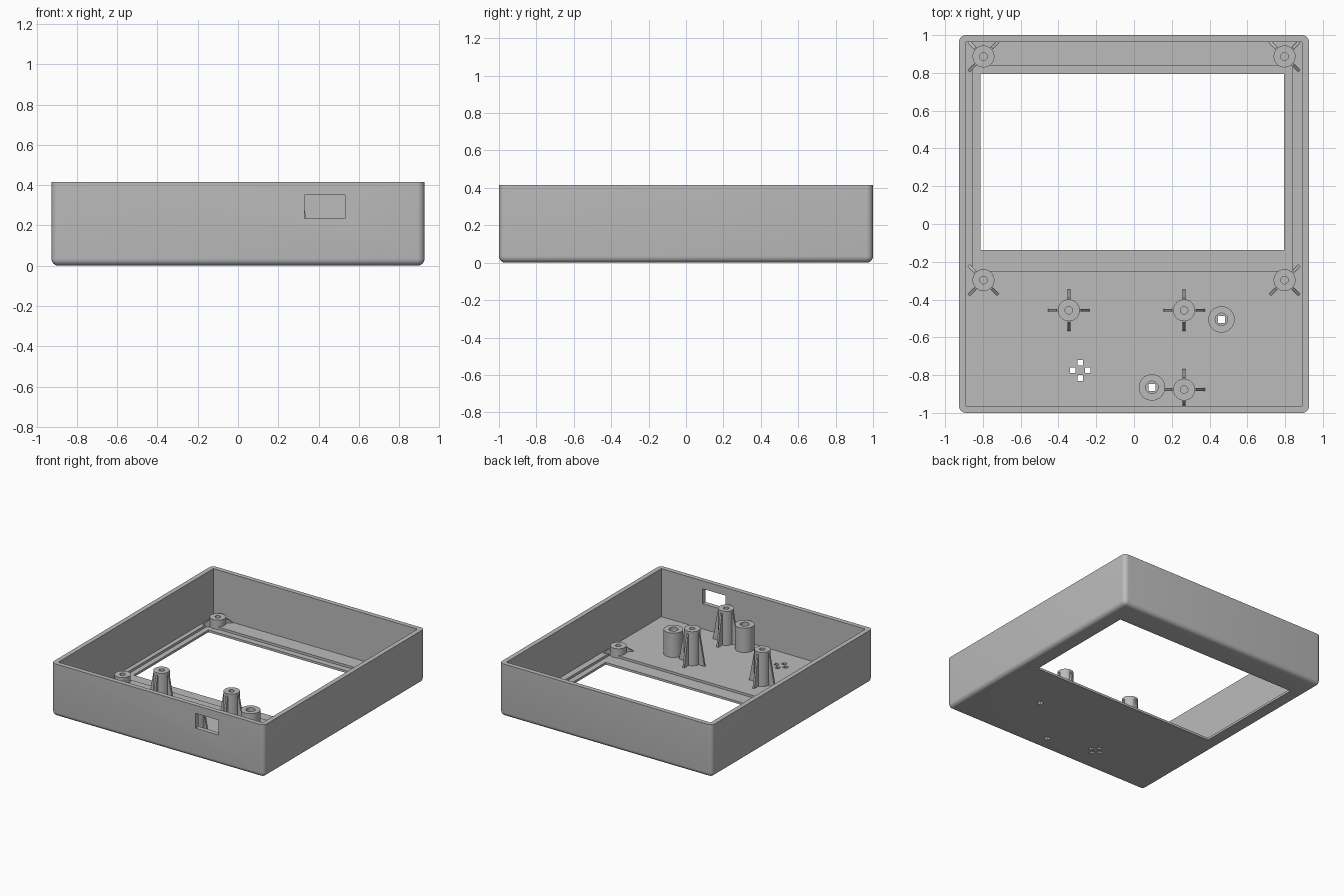
import bpy, bmesh, math
from mathutils import Matrix, Vector

old = bpy.data.objects.get("Cube")
if old:
    bpy.data.objects.remove(old, do_unlink=True)

grey = bpy.data.materials.new("matte grey plastic")
grey.use_nodes = True
grey.diffuse_color = (0.5, 0.5, 0.5, 1)
grey.node_tree.nodes["Principled BSDF"].inputs["Base Color"].default_value = (0.5, 0.5, 0.5, 1)

FLOOR, RECESS, HEIGHT, WALL = 0.037, 0.018, 0.415, 0.037
HALF_X, HALF_Y = 0.926, 1.0


def finish(name, bm, smooth=True):
    bmesh.ops.recalc_face_normals(bm, faces=bm.faces)
    mesh = bpy.data.meshes.new(name)
    bm.to_mesh(mesh)
    bm.free()
    mesh.materials.append(grey)
    ob = bpy.data.objects.new(name, mesh)
    bpy.context.collection.objects.link(ob)
    if smooth:
        shade(ob)
    return ob


def activate(ob):
    bpy.ops.object.select_all(action='DESELECT')
    ob.select_set(True)
    bpy.context.view_layer.objects.active = ob


def shade(ob):
    activate(ob)
    bpy.ops.object.shade_smooth_by_angle(angle=math.radians(35))


def box(bm, lo, hi):
    lo, hi = Vector(lo), Vector(hi)
    mat = Matrix.Translation((lo + hi) / 2) @ Matrix.Diagonal((*(hi - lo), 1))
    return bmesh.ops.create_cube(bm, size=1, matrix=mat)["verts"]


def cut(target, lo, hi):
    bm = bmesh.new()
    box(bm, lo, hi)
    cutter = finish("cutter", bm, False)
    cutter.hide_render = True
    activate(target)
    mod = target.modifiers.new("cut", 'BOOLEAN')
    mod.operation, mod.solver, mod.object = 'DIFFERENCE', 'EXACT', cutter
    bpy.ops.object.modifier_apply(modifier=mod.name)
    bpy.data.objects.remove(cutter, do_unlink=True)


def lathe(bm, x, y, profile, steps=32):
    verts = [bm.verts.new((x + r, y, z)) for r, z in profile]
    edges = [bm.edges.new(pair) for pair in zip(verts, verts[1:])]
    bmesh.ops.spin(bm, geom=verts + edges, cent=(x, y, 0), axis=(0, 0, 1),
                   angle=math.tau, steps=steps, use_duplicate=False)
    bmesh.ops.remove_doubles(bm, verts=bm.verts, dist=0.0005)


def fin(bm, x, y, angle, base, top):
    # Sloping rib: wide at the floor, meeting the post near its top
    c, s, t = math.cos(angle), math.sin(angle), 0.0075
    shape = [(0.045, base), (0.11, base), (0.11, FLOOR), (0.064, top), (0.045, top)]
    sides = [[bm.verts.new((x + r * c - k * s, y + r * s + k * c, z)) for r, z in shape]
             for k in (-t, t)]
    for side in sides:
        bm.faces.new(side)
    for i in range(len(shape)):
        j = (i + 1) % len(shape)
        bm.faces.new((sides[0][i], sides[0][j], sides[1][j], sides[1][i]))


def post(name, x, y, top, fin_angles):
    base = 0.015
    bm = bmesh.new()
    lathe(bm, x, y, [(0.058, base), (0.058, top), (0.02, top), (0.02, FLOOR), (0, FLOOR)])
    for a in fin_angles:
        fin(bm, x, y, a, 0.03 if top > 0.2 else base, top - 0.02)
    finish(name, bm)


# Open tray with rounded outer corners and bottom edge
bm = bmesh.new()
box(bm, (-HALF_X, -HALF_Y, 0), (HALF_X, HALF_Y, HEIGHT))
round_edges = [e for e in bm.edges if min(v.co.z for v in e.verts) < 0.01]
bmesh.ops.bevel(bm, geom=round_edges, offset=0.035, segments=6, profile=0.5, affect='EDGES')
tray = finish("tray", bm, False)
cut(tray, (WALL - HALF_X, WALL - HALF_Y, FLOOR), (HALF_X - WALL, HALF_Y - WALL, 1))

# Screen recess, screen opening and port in the front wall
cut(tray, (-0.855, -0.248, RECESS), (0.84, 0.84, 0.2))
cut(tray, (-0.813, -0.137, -0.1), (0.795, 0.793, 0.2))
cut(tray, (0.33, -1.1, 0.235), (0.53, -0.9, 0.352))

# Square through holes: sound holes, then button holes below the guides
buttons = [(0.463, -0.505), (0.095, -0.865)]
sound = [(-0.285 + dx, -0.775 + dy) for dx, dy in ((0.04, 0), (-0.04, 0), (0, 0.04), (0, -0.04))]
for places, half in ((sound, 0.015), (buttons, 0.019)):
    for x, y in places:
        cut(tray, (x - half, y - half, -0.1), (x + half, y + half, 0.1))
shade(tray)

# Button guide tubes
for i, (x, y) in enumerate(buttons):
    bm = bmesh.new()
    lathe(bm, x, y, [(0.07, 0.03), (0.07, 0.228), (0.033, 0.228), (0.033, 0.03), (0.07, 0.03)])
    finish(f"button_guide_{i + 1}", bm)

# Tall board posts with four ribs
for i, (x, y) in enumerate([(-0.345, -0.457), (0.265, -0.457), (0.265, -0.877)]):
    post(f"board_post_{i + 1}", x, y, 0.305, [k * math.pi / 2 for k in range(4)])

# Short screen posts, with no rib on the side facing the opening
for side, sx in (("left", 1), ("right", -1)):
    for end, y, sy in (("back", 0.887, 1), ("front", -0.297, -1)):
        ribs = [math.atan2(b, a) for a in (1, -1) for b in (1, -1) if (a, b) != (-sx, -sy)]
        post(f"screen_post_{end}_{side}", sx * 0.797, y, 0.09, ribs)
